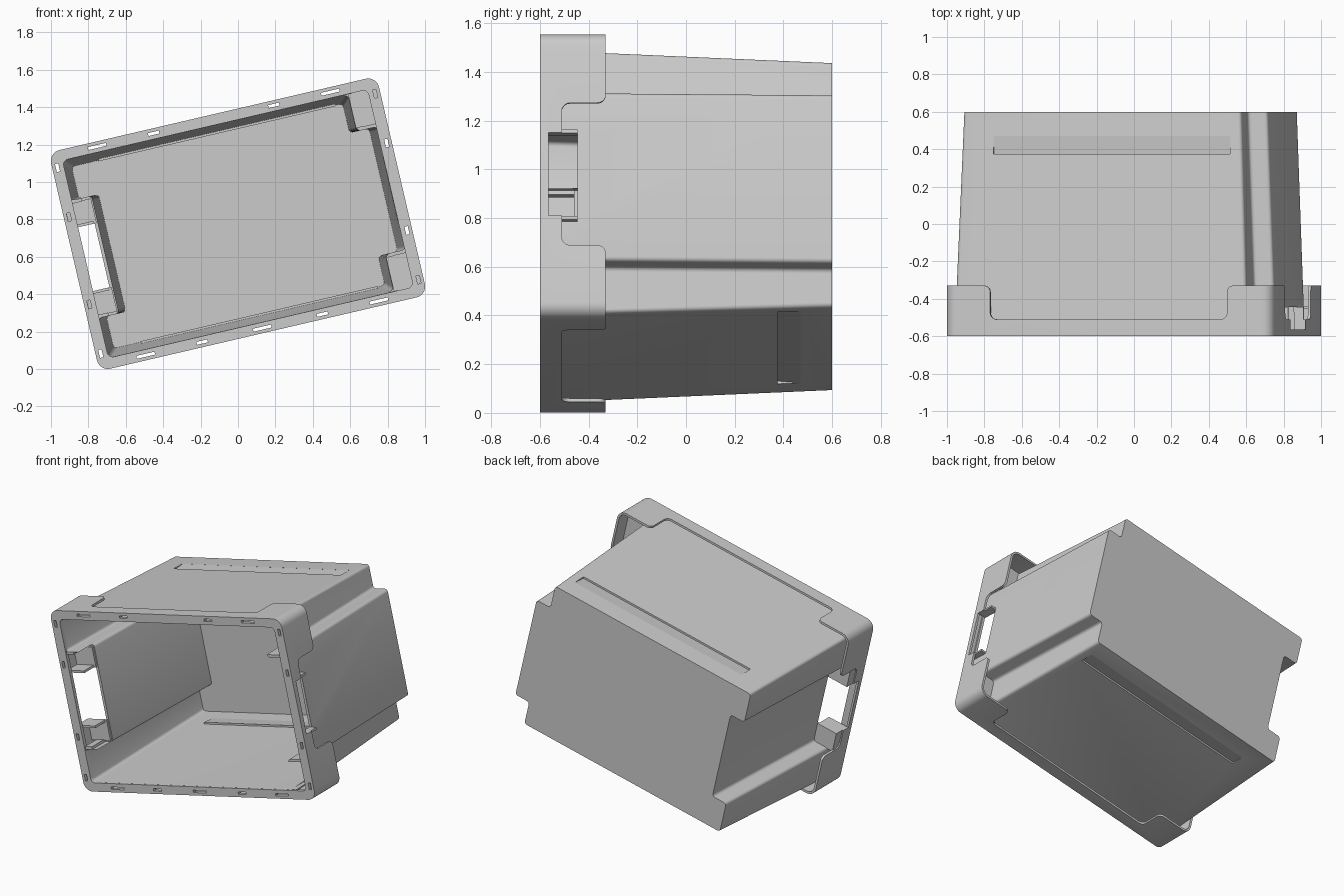
import bpy, bmesh, math
from mathutils import Vector, Matrix

if "Cube" in bpy.data.objects:
    bpy.data.objects.remove(bpy.data.objects["Cube"])

TILT = Matrix.Translation((0, 0, 0.777)) @ Matrix.Rotation(math.radians(-13.1), 4, 'Y')
parts = []


def fillet(pts, r, n=5):
    """Round every corner of a closed 2D polygon."""
    out = []
    for i, p in enumerate(pts):
        p, a, b = Vector(p), Vector(pts[i - 1]), Vector(pts[(i + 1) % len(pts)])
        k = min(r, (a - p).length * 0.49, (b - p).length * 0.49)
        s, e = p + (a - p).normalized() * k, p + (b - p).normalized() * k
        c = s + e - p
        for j in range(n + 1):
            t = j / n * math.pi / 2
            out.append(c + (s - c) * math.cos(t) + (e - c) * math.sin(t))
    return out


def rect(hu, hv):
    return [(-hu, -hv), (hu, -hv), (hu, hv), (-hu, hv)]


def loft(name, rings, axis='Y'):
    """Closed solid through (level, 2D points) rings stacked on an axis."""
    place = {'Y': lambda p, l: (p[0], l, p[1]),
             'Z': lambda p, l: (p[0], p[1], l),
             'X': lambda p, l: (l, p[0], p[1])}[axis]
    bm = bmesh.new()
    vs = [[bm.verts.new(place(p, l)) for p in pts] for l, pts in rings]
    n = len(vs[0])
    bm.faces.new(vs[0])
    bm.faces.new(vs[-1])
    for a, b in zip(vs, vs[1:]):
        for i in range(n):
            j = (i + 1) % n
            bm.faces.new((a[i], a[j], b[j], b[i]))
    return finish(name, bm)


def boxes(name, specs):
    """One mesh of boxes given as (x0, x1, y0, y1, z0, z1)."""
    bm = bmesh.new()
    for x0, x1, y0, y1, z0, z1 in specs:
        m = Matrix.Translation(((x0 + x1) / 2, (y0 + y1) / 2, (z0 + z1) / 2))
        m = m @ Matrix.Diagonal((abs(x1 - x0), abs(y1 - y0), abs(z1 - z0), 1))
        bmesh.ops.create_cube(bm, size=1, matrix=m)
    return finish(name, bm)


def finish(name, bm):
    bmesh.ops.recalc_face_normals(bm, faces=bm.faces[:])
    me = bpy.data.meshes.new(name)
    bm.to_mesh(me)
    bm.free()
    ob = bpy.data.objects.new(name, me)
    bpy.context.collection.objects.link(ob)
    return ob


def cut(ob, *cutters):
    for c in cutters:
        m = ob.modifiers.new('cut', 'BOOLEAN')
        m.operation, m.solver, m.object = 'DIFFERENCE', 'EXACT', c
        bpy.context.view_layer.objects.active = ob
        bpy.ops.object.modifier_apply(modifier=m.name)
        bpy.data.objects.remove(c)


def body_outline(y, t):
    """Tub section: recessed grip on the left end, bulged middle on the right."""
    o = (0.6 - y) * 0.0366 - t
    a, b, r, c, d = 0.815 + o, 0.516 + o, 0.708 + o, 0.355 - t, 0.305 + t
    rl = r + 2 * t - 2 * t
    return fillet([(-a, -b), (r, -b), (r, -c), (a, -c), (a, c), (r, c), (r, b),
                   (-a, b), (-a, d), (-rl, d), (-rl, -d), (-a, -d)], 0.02)


# Tub: tapered shell open at the front
T = 0.018
body = loft('tub_body', [(y, body_outline(y, 0)) for y in (-0.59, 0.6)])
cut(body, loft('hollow', [(y, body_outline(y, T)) for y in (-0.7, 0.575)]))

# Lowered wall edges at the left recess and right corners, grip opening
cut(body,
    boxes('left_low', [(-0.785, -0.69, -0.7, -0.445, -0.322, 0.322)]),
    boxes('right_low', [(0.71, 0.80, -0.7, -0.445, s * 0.357, s * 0.54) for s in (-1, 1)]),
    boxes('grip', [(0.6, 1.1, -0.565, -0.445, -0.175, 0.175)]))

# Shallow wedge grooves near the base on both long sides, with inner bumps
for s in (-1, 1):
    w = [(0.375, 0.56), (0.375, 0.512), (0.47, 0.5205), (0.47, 0.56)]
    cut(body, loft('groove', [(x, [(y, s * v) for y, v in w]) for x in (-0.65, 0.65)], 'X'))
    w = [(0.375, 0.511), (0.375, 0.494), (0.47, 0.502), (0.47, 0.511)]
    parts.append(loft('inner_ridge', [(x, [(y, s * v) for y, v in w]) for x in (-0.65, 0.65)], 'X'))
parts.append(body)

# Rim: front flange with a hanging skirt
outer = fillet(rect(0.9, 0.6), 0.06, 8)
inner = fillet(rect(0.885, 0.585), 0.045, 8)
mouth = fillet(rect(0.837, 0.542), 0.03, 8)
rim = loft('rim', [(-0.6, outer), (-0.33, outer)])
cut(rim, loft('skirt_hollow', [(-0.575, inner), (-0.2, inner)]),
    loft('mouth', [(-0.7, mouth), (-0.5, mouth)]))


def notch(w):
    e, o = -0.329, w + 0.08
    return fillet([(-w, -0.51), (w, -0.51), (w, e), (o, e), (o, -0.1),
                   (-o, -0.1), (-o, e), (-w, e)], 0.035)


# Rounded cut-backs in the skirt and the two hand grips
cut(rim,
    loft('long_notch', [(z, notch(0.65)) for z in (-0.8, 0.8)], 'Z'),
    loft('short_notch', [(x, [(p[1], p[0]) for p in notch(0.3)]) for x in (-1.1, 1.1)], 'X'),
    boxes('grips', [(-1.1, 1.1, -0.565, -0.4, -0.175, 0.175)]))

# Small drain slots through the flange
slots = []
for s in (-1, 1):
    for u, h in ((-0.64, 0.05), (-0.33, 0.03), (0.33, 0.03), (0.64, 0.05)):
        slots.append((u - h, u + h, -0.65, -0.55, s * 0.573 - 0.008, s * 0.573 + 0.008))
    for v in (-0.51, -0.24, 0.24, 0.51):
        slots.append((s * 0.872 - 0.009, s * 0.872 + 0.009, -0.65, -0.55, v - 0.022, v + 0.022))
slots.append((-0.05, 0.05, -0.65, -0.55, -0.581, -0.565))
cut(rim, boxes('slots', slots))
parts.append(rim)

# Shelves and webs bridging wall and skirt
for s in (-1, 1):
    parts.append(boxes('left_bracket', [
        (-0.89, -0.735, -0.46, -0.445, s * 0.175, s * 0.31),
        (-0.89, -0.75, -0.565, -0.445, s * 0.175, s * 0.19),
        (-0.892, -0.88, -0.53, -0.445, s * 0.175, s * 0.31)]))
    parts.append(boxes('right_corner_shelf', [(0.73, 0.888, -0.455, -0.44, s * 0.345, s * 0.55)]))
    parts.append(boxes('right_grip_web', [(0.84, 0.89, -0.565, -0.445, s * 0.175, s * 0.19)]))

# Tilt the whole tote and shade
for ob in parts:
    ob.data.transform(TILT)
    bpy.ops.object.select_all(action='DESELECT')
    ob.select_set(True)
    bpy.context.view_layer.objects.active = ob
    bpy.ops.object.shade_smooth_by_angle(angle=math.radians(30))
